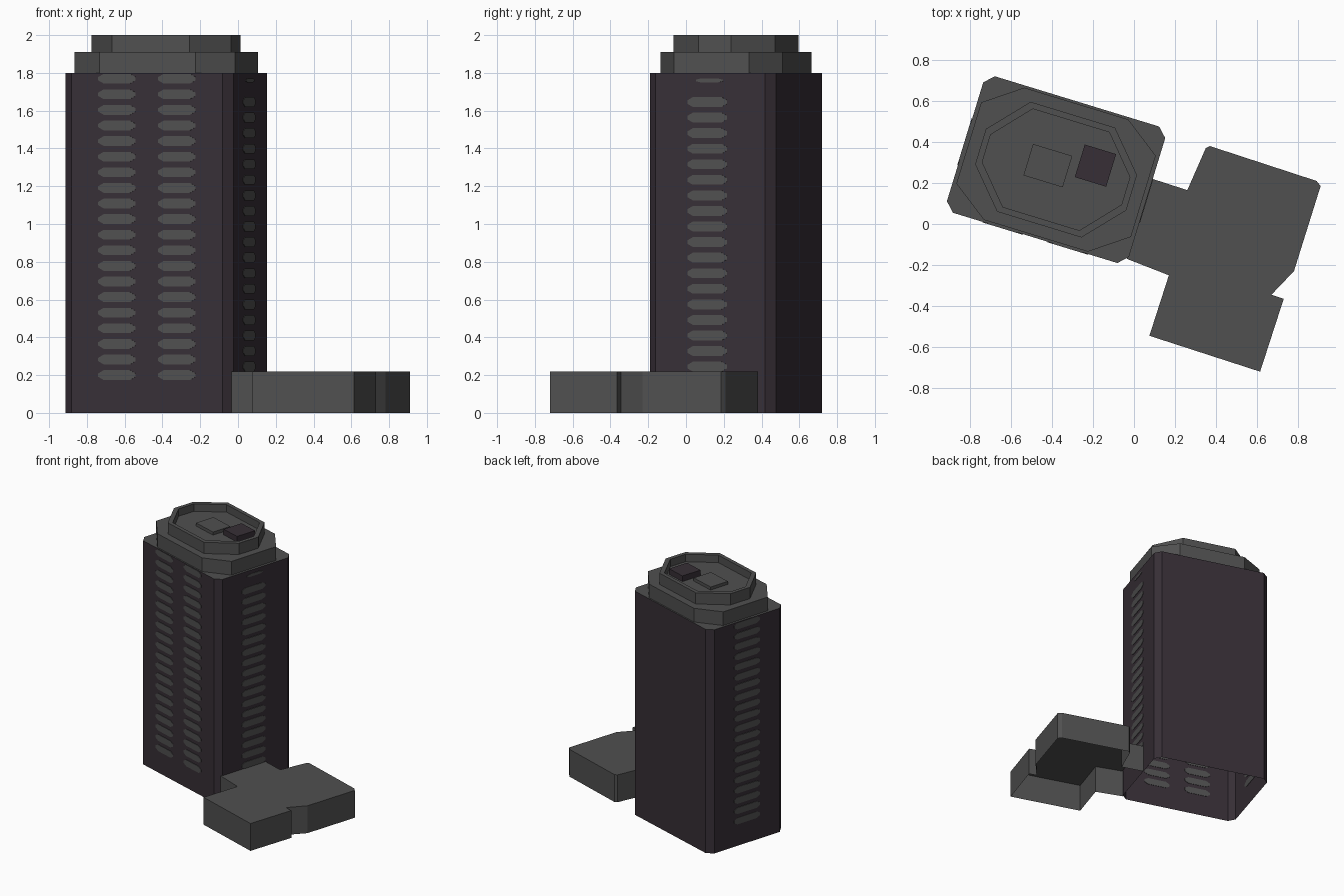
import bpy
import math
from mathutils import Matrix

if "Cube" in bpy.data.objects:
    bpy.data.objects.remove(bpy.data.objects["Cube"])

# Tower frame: turned 17 degrees about its own centre
TOWER = Matrix.Translation((-0.38, 0.265, 0)) @ Matrix.Rotation(math.radians(-17), 4, 'Z')
A, B = 0.464, 0.348      # half width and half depth of the tower


def material(name, rgb):
    m = bpy.data.materials.new(name)
    m.diffuse_color = (*rgb, 1)
    m.use_nodes = True
    m.node_tree.nodes["Principled BSDF"].inputs["Base Color"].default_value = m.diffuse_color
    return m


GREY = material("concrete grey", (0.08, 0.08, 0.08))
PLUM = material("dark plum cladding", (0.038, 0.028, 0.037))


def add_object(name, verts, faces, mat, frame=TOWER):
    me = bpy.data.meshes.new(name)
    me.from_pydata(verts, [], faces)
    me.materials.append(mat)
    me.update()
    ob = bpy.data.objects.new(name, me)
    ob.matrix_world = frame
    bpy.context.collection.objects.link(ob)
    return ob


def chamfered(a, b, cu, cv):
    """Counter-clockwise rectangle with cut corners."""
    return [(a, -b + cv), (a, b - cv), (a - cu, b), (-a + cu, b),
            (-a, b - cv), (-a, -b + cv), (-a + cu, -b), (a - cu, -b)]


def loft(name, rings, mat, cap=True, frame=TOWER, skip=()):
    """Stack (outline, z) rings into walls, open below, optional top cap."""
    n = len(rings[0][0])
    verts = [(x, y, z) for outline, z in rings for x, y in outline]
    faces = []
    for r in range(len(rings) - 1):
        for i in range(n):
            if i not in skip:
                j = (i + 1) % n
                faces.append((r * n + i, r * n + j, (r + 1) * n + j, (r + 1) * n + i))
    if cap:
        faces.append(tuple(range((len(rings) - 1) * n, len(rings) * n)))
    return add_object(name, verts, faces, mat, frame)


def box(name, u, v, hu, hv, z0, z1, mat):
    outline = [(u + hu, v - hv), (u + hu, v + hv), (u - hu, v + hv), (u - hu, v - hv)]
    return loft(name, [(outline, z0), (outline, z1)], mat)


def window_column(name, turn, dist, centre, half, rows, half_h=0.026):
    """Thin eight-sided plates straddling a wall that faces -y before turning."""
    verts, faces = [], []
    for z in rows:
        base = len(verts)
        shape = chamfered(half, half_h, 0.03, half_h * 0.65)
        for y in (-dist - 0.003, -dist + 0.003):
            verts += [(centre + x, y, z + h) for x, h in shape]
        faces.append(tuple(base + i for i in range(8)))
        faces.append(tuple(base + 8 + i for i in reversed(range(8))))
        for i in range(8):
            j = (i + 1) % 8
            faces.append((base + j, base + i, base + 8 + i, base + 8 + j))
    frame = TOWER @ Matrix.Rotation(math.radians(turn), 4, 'Z')
    return add_object(name, verts, faces, GREY, frame)


# Tower shell and flat roof
body = chamfered(A, B, 0.045, 0.045)
loft("tower_walls", [(body, 0), (body, 1.8)], PLUM, cap=False)
add_object("tower_roof", [(x, y, 1.8) for x, y in body], [tuple(range(8))], GREY)

# Stepped crown: lower tier, then upper tier with a raised rim round a sunken floor
tier = chamfered(0.445, 0.337, 0.18, 0.13)
loft("lower_crown", [(tier, 1.8), (tier, 1.91)], GREY)
outer = chamfered(0.385, 0.28, 0.17, 0.19)
inner = chamfered(0.355, 0.25, 0.16, 0.18)
loft("upper_crown", [(outer, 1.91), (outer, 2.0), (inner, 2.0), (inner, 1.94)], GREY)

# Roof plant
box("roof_hatch", -0.044, 0.007, 0.10, 0.08, 1.94, 1.965, GREY)
box("roof_plant_room", 0.178, 0.075, 0.08, 0.083, 1.94, 1.985, PLUM)

# Windows: two columns at the front, one on each end wall, none at the back
rows = [0.2 + 0.0826 * i for i in range(20)]
for side, label in ((-1, "left"), (1, "right")):
    window_column("front_windows_" + label, 0, B, side * 0.166, 0.103, rows)
window_column("left_end_windows", -90, A, 0, 0.12, rows)
window_column("right_end_windows", 90, A, -0.017, 0.11,
              [0.245 + 0.0824 * i for i in range(18)])
window_column("right_end_vent", 90, A, -0.005, 0.075, [1.76], 0.011)

# Low annexe, hollow from below, open where it meets the tower
annexe = [(-0.035, -0.17), (0.17, -0.25), (0.075, -0.545), (0.615, -0.72),
          (0.73, -0.365), (0.67, -0.345), (0.78, -0.23), (0.91, 0.185),
          (0.89, 0.21), (0.37, 0.38), (0.35, 0.37), (0.26, 0.165), (0.09, 0.22)]
loft("annexe", [(annexe, 0), (annexe, 0.22)], GREY, frame=Matrix.Identity(4), skip=(12,))
